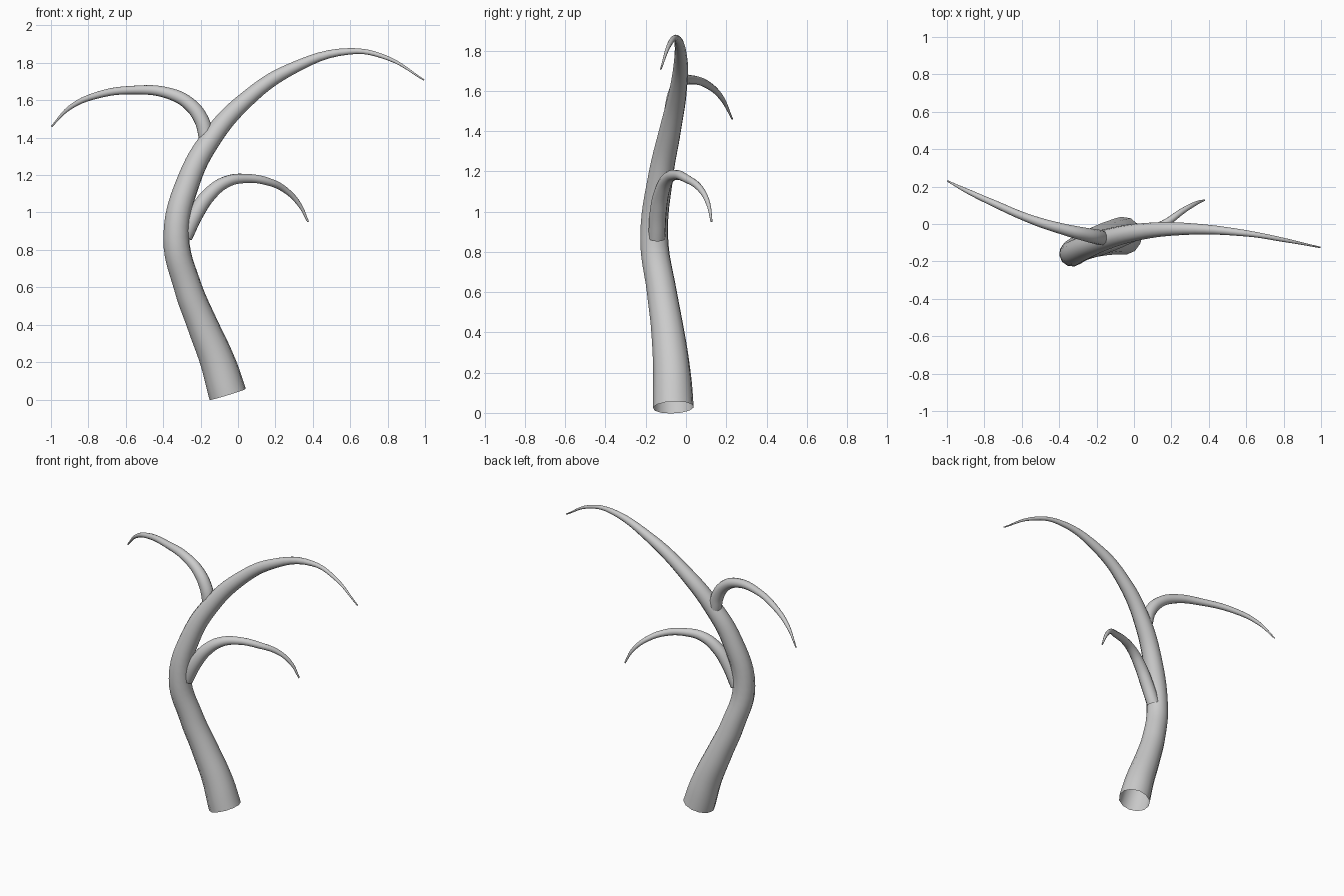
import bpy


def tapered_limb(name, points):
    """Smooth open tube through (x, y, z, radius) points."""
    curve = bpy.data.curves.new(name, 'CURVE')
    curve.dimensions = '3D'
    curve.resolution_u = 6
    curve.bevel_depth = 1.0
    curve.bevel_resolution = 4
    curve.use_fill_caps = False
    spline = curve.splines.new('BEZIER')
    spline.radius_interpolation = 'CARDINAL'
    spline.bezier_points.add(len(points) - 1)
    for bp, (x, y, z, r) in zip(spline.bezier_points, points):
        bp.co = (x, y, z)
        bp.radius = r
        bp.handle_left_type = bp.handle_right_type = 'AUTO'
    obj = bpy.data.objects.new(name, curve)
    bpy.context.collection.objects.link(obj)
    bpy.ops.object.select_all(action='DESELECT')
    obj.select_set(True)
    bpy.context.view_layer.objects.active = obj
    bpy.ops.object.convert(target='MESH')
    bpy.ops.object.shade_smooth()


# Main trunk, sweeping into the long top branch
tapered_limb("trunk", [
    (-0.055, -0.063, 0.027, 0.102), (-0.108, -0.07, 0.20, 0.094),
    (-0.19, -0.09, 0.40, 0.083), (-0.268, -0.12, 0.60, 0.075),
    (-0.33, -0.158, 0.87, 0.070), (-0.26, -0.125, 1.18, 0.063),
    (-0.14, -0.08, 1.40, 0.055), (0.04, -0.04, 1.60, 0.044),
    (0.28, -0.026, 1.765, 0.032), (0.60, -0.05, 1.862, 0.017),
    (0.80, -0.085, 1.825, 0.011), (0.995, -0.125, 1.708, 0.004),
])

# Upper branch drooping to the left
tapered_limb("left_branch", [
    (-0.17, -0.075, 1.40, 0.040), (-0.193, -0.07, 1.49, 0.040),
    (-0.26, -0.056, 1.58, 0.036), (-0.37, -0.03, 1.637, 0.030),
    (-0.55, 0.025, 1.655, 0.023), (-0.76, 0.115, 1.625, 0.018),
    (-0.90, 0.18, 1.56, 0.012), (-0.997, 0.23, 1.46, 0.004),
])

# Lower branch drooping to the right
tapered_limb("right_branch", [
    (-0.285, -0.145, 0.87, 0.042), (-0.222, -0.138, 1.00, 0.042),
    (-0.15, -0.12, 1.10, 0.038), (-0.06, -0.09, 1.165, 0.031),
    (0.04, -0.05, 1.182, 0.025), (0.16, 0.0, 1.165, 0.021),
    (0.26, 0.07, 1.115, 0.016), (0.33, 0.11, 1.04, 0.011),
    (0.375, 0.127, 0.95, 0.005),
])
